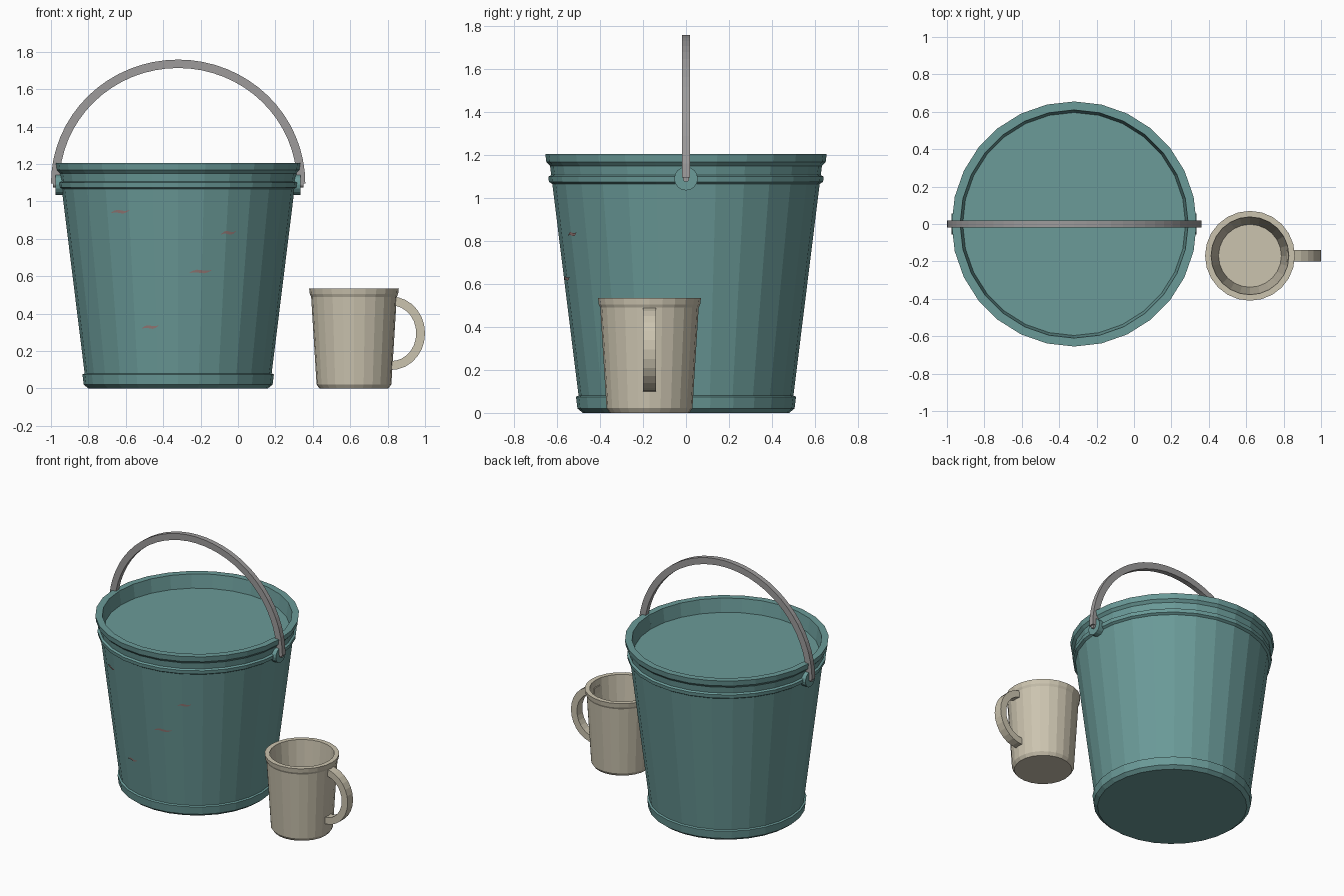
import bpy
import bmesh
from math import sin, cos, pi, radians

if "Cube" in bpy.data.objects:
    bpy.data.objects.remove(bpy.data.objects["Cube"])


def material(name, rgb):
    m = bpy.data.materials.new(name)
    m.use_nodes = True
    m.diffuse_color = (*rgb, 1)
    m.node_tree.nodes["Principled BSDF"].inputs["Base Color"].default_value = (*rgb, 1)
    return m


teal = material("teal_paint", (0.145, 0.325, 0.315))
cream = material("cream_enamel", (0.60, 0.55, 0.43))
steel = material("grey_steel", (0.34, 0.33, 0.33))
scuff = material("worn_red_brown", (0.30, 0.19, 0.18))


def finish(bm, name, mat):
    bmesh.ops.recalc_face_normals(bm, faces=bm.faces)
    mesh = bpy.data.meshes.new(name)
    bm.to_mesh(mesh)
    bm.free()
    mesh.materials.append(mat)
    obj = bpy.data.objects.new(name, mesh)
    bpy.context.collection.objects.link(obj)
    return obj


def lathe(name, profile, sides, centre, mat):
    """Revolve an outside-to-inside profile, closing both ends with flat caps."""
    bm = bmesh.new()
    rings = []
    for r, z in profile:
        rings.append([bm.verts.new((centre[0] + r * cos(2 * pi * i / sides),
                                    centre[1] + r * sin(2 * pi * i / sides), z))
                      for i in range(sides)])
    for a, b in zip(rings, rings[1:]):
        for i in range(sides):
            j = (i + 1) % sides
            bm.faces.new((a[i], a[j], b[j], b[i]))
    bm.faces.new(rings[0])
    bm.faces.new(rings[-1])
    return finish(bm, name, mat)


def flat_arc(name, centre, outer, thick, width, start, end, steps, mat):
    """Sweep a rectangular bar along an elliptical arc in the xz plane."""
    bm = bmesh.new()
    rows = []
    for k in range(steps + 1):
        t = radians(start + (end - start) * k / steps)
        row = []
        for inset, side in ((0, -1), (0, 1), (thick, 1), (thick, -1)):
            row.append(bm.verts.new((centre[0] + (outer[0] - inset) * cos(t),
                                     centre[1] + side * width / 2,
                                     centre[2] + (outer[1] - inset) * sin(t))))
        rows.append(row)
    for a, b in zip(rows, rows[1:]):
        for i in range(4):
            j = (i + 1) % 4
            bm.faces.new((a[i], a[j], b[j], b[i]))
    bm.faces.new(rows[0])
    bm.faces.new(rows[-1])
    return finish(bm, name, mat)


BX = -0.32  # bucket axis

# Bucket with foot band, bead, rolled rim and its flat filled top
lathe("bucket", [(0.48, 0), (0.505, 0.02), (0.512, 0.075), (0.5, 0.08),
                 (0.622, 1.065), (0.638, 1.075), (0.641, 1.1), (0.627, 1.107),
                 (0.633, 1.15), (0.65, 1.168), (0.655, 1.205),
                 (0.61, 1.205), (0.596, 1.11)], 28, (BX, 0), teal)

# Round ears and the pins that hold the bail
for side, label in ((1, "left"), (-1, "right")):
    for part, radius, inner, outer, mat in (("ear", 0.055, 0.60, 0.655, teal),
                                            ("pin", 0.015, 0.62, 0.67, steel)):
        bm = bmesh.new()
        bmesh.ops.create_cone(bm, cap_ends=True, segments=16, radius1=radius,
                              radius2=radius, depth=outer - inner)
        obj = finish(bm, f"{label}_{part}", mat)
        obj.rotation_euler = (0, pi / 2, 0)
        obj.location = (BX + side * (inner + outer) / 2, 0, 1.09)

# Bail handle
flat_arc("bail_handle", (BX, 0, 1.095), (0.68, 0.663), 0.045, 0.035, 0, 180, 32, steel)


# Scuff marks: thin tapered strips lying on the bucket wall
def scuff_mark(name, x, z, length):
    bm = bmesh.new()
    rows = []
    n = 6
    for k in range(n + 1):
        f = k / n
        half = 0.007 * sin(pi * f) + 0.001
        zc = z + 0.016 * (f - 0.5) + 0.006 * sin(pi * f * 2)
        px = x - BX + length * (f - 0.5)
        row = []
        for zz in (zc - half, zc + half):
            r = 0.5 + (zz - 0.08) * 0.124 + 0.002
            row.append(bm.verts.new((BX + px, -(r * r - px * px) ** 0.5, zz)))
        rows.append(row)
    for a, b in zip(rows, rows[1:]):
        bm.faces.new((a[0], b[0], b[1], a[1]))
    finish(bm, name, scuff)


for i, (x, z, length) in enumerate(((-0.63, 0.945, 0.1), (-0.05, 0.832, 0.08),
                                    (-0.2, 0.625, 0.12), (-0.47, 0.328, 0.09))):
    scuff_mark(f"scuff_{i + 1}", x, z, length)

# Mug: hollow cup with a lip band
MUG = (0.62, -0.17)
lathe("mug", [(0.185, 0), (0.2, 0.022), (0.229, 0.49), (0.236, 0.505), (0.24, 0.535),
              (0.208, 0.535), (0.168, 0.04)], 24, MUG, cream)

# Mug handle
flat_arc("mug_handle", (0.82, MUG[1], 0.295), (0.18, 0.196), 0.047, 0.06,
         -92, 92, 14, cream)
